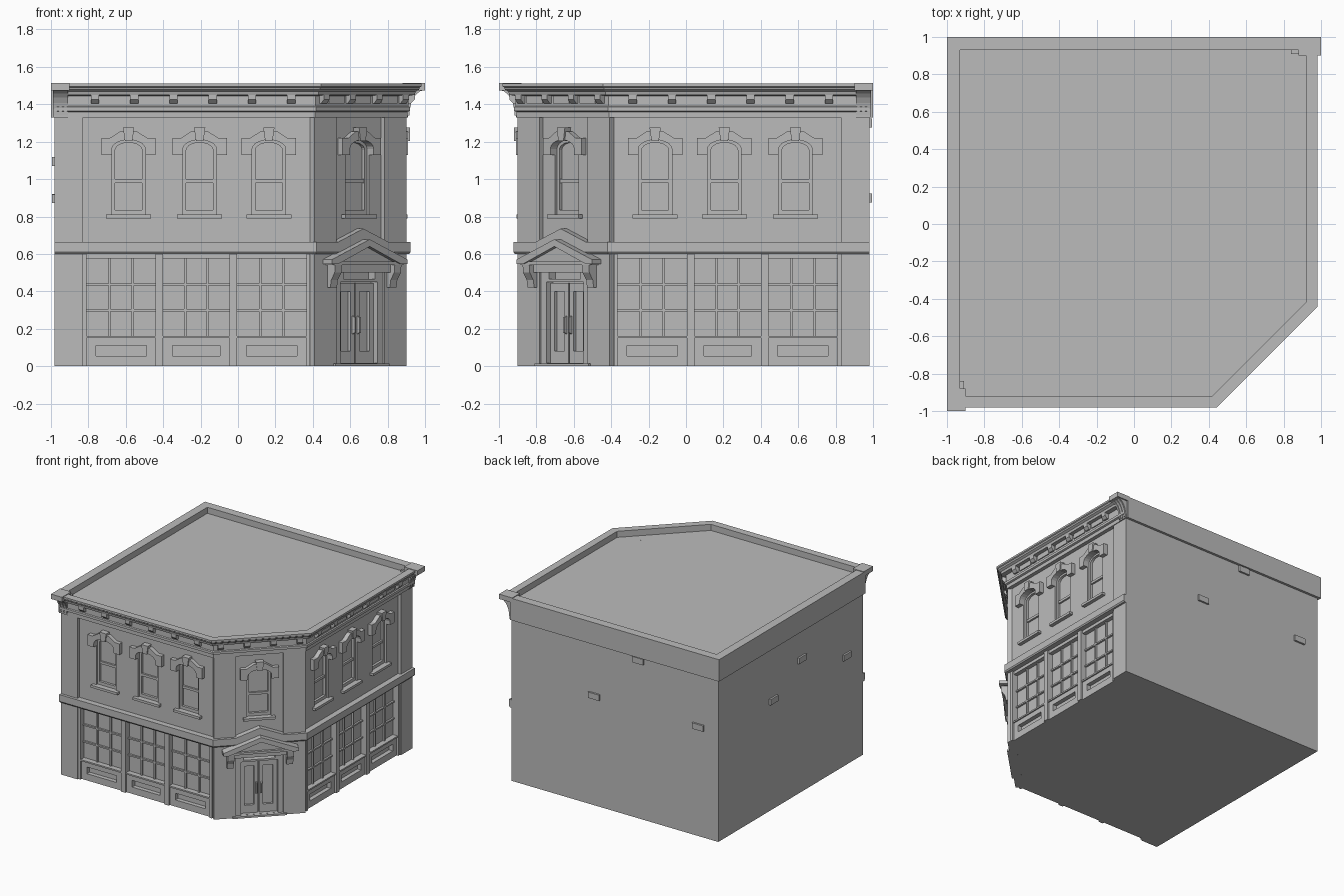
import bpy, bmesh, math
from mathutils import Vector

cube = bpy.data.objects.get("Cube")
if cube:
    bpy.data.objects.remove(cube)

stone = bpy.data.materials.new("stone_grey")
stone.use_nodes = True
GREY = (0.5, 0.5, 0.5, 1)
stone.diffuse_color = GREY
stone.node_tree.nodes["Principled BSDF"].inputs["Base Color"].default_value = GREY

R = math.sqrt(0.5)
FACE = 0.9      # outer plane of the street walls
MID = 0.655     # middle of the cut corner
BACK = -0.06    # depth of the glass
WALL = -0.025   # depth of the wall between pilasters


# Facade frames: u runs along the wall, o points outwards, z is up
def front(u, o, z):
    return (u, -FACE - o, z)


def side(u, o, z):
    return (FACE + o, -u, z)


def corner(u, o, z):
    return (MID + (u + o) * R, -MID + (u - o) * R, z)


def finish(name, bm):
    bmesh.ops.recalc_face_normals(bm, faces=bm.faces)
    mesh = bpy.data.meshes.new(name)
    bm.to_mesh(mesh)
    bm.free()
    mesh.materials.append(stone)
    obj = bpy.data.objects.new(name, mesh)
    bpy.context.collection.objects.link(obj)
    return obj


def extrude(name, loops, d0, d1, place):
    """Fill the first loop minus the other loops, and extrude from d0 to d1."""
    bm = bmesh.new()
    for loop in loops:
        vs = [bm.verts.new((a, b, d0)) for a, b in loop]
        for i, v in enumerate(vs):
            bm.edges.new((vs[i - 1], v))
    if len(loops) == 1:
        bm.faces.new(vs)
    else:
        bmesh.ops.triangle_fill(bm, edges=bm.edges[:], use_beauty=True, normal=(0, 0, 1))
    ext = bmesh.ops.extrude_face_region(bm, geom=bm.faces[:])
    for v in ext["geom"]:
        if isinstance(v, bmesh.types.BMVert):
            v.co.z = d1
    for v in bm.verts:
        v.co = Vector(place(*v.co))
    return finish(name, bm)


def slab(name, f, loops, o0, o1):
    return extrude(name, loops, o0, o1, lambda a, b, d: f(a, d, b))


def bracket(name, f, profile, u0, u1):
    return extrude(name, [profile], u0, u1, lambda a, b, d: f(d, a, b))


def rect(u0, u1, z0, z1):
    return [(u0, z0), (u1, z0), (u1, z1), (u0, z1)]


def box(name, f, u0, u1, o0, o1, z0, z1):
    return slab(name, f, [rect(u0, u1, z0, z1)], o0, o1)


def plan(name, loops, z0, z1):
    return extrude(name, loops, z0, z1, lambda x, y, z: (x, y, z))


def arch(c, w, z0, spring, rise):
    arc = [(c + w * math.cos(t), spring + rise * math.sin(t))
           for t in (math.pi * i / 10 for i in range(11))]
    return [(c - w, z0), (c + w, z0)] + arc


def street_path(o):
    k = o * (math.sqrt(2) - 1)
    return [(-0.98, -FACE - o), (0.41 + k, -FACE - o), (FACE + o, -0.41 - k), (FACE + o, 0.98)]


def sweep(name, profile):
    """Run an (o, z) profile along the three street walls with mitred corners."""
    bm = bmesh.new()
    rings = [[bm.verts.new((*street_path(o)[i], z)) for o, z in profile] for i in range(4)]
    for a, b in zip(rings, rings[1:]):
        for i in range(len(profile)):
            bm.faces.new((a[i - 1], a[i], b[i], b[i - 1]))
    bm.faces.new(rings[0])
    bm.faces.new(rings[-1])
    return finish(name, bm)


def window_opening(c):
    return arch(c, 0.09, 0.81, 1.16, 0.05)


def window(f, c):
    slab("window_frame", f, [window_opening(c), arch(c, 0.072, 0.835, 1.155, 0.04)], BACK, -0.04)
    box("window_rail", f, c - 0.075, c + 0.075, BACK, -0.045, 0.98, 1.0)
    box("window_sill", f, c - 0.12, c + 0.12, BACK, 0.005, 0.79, 0.81)
    half = [(0.145, 1.13), (0.145, 1.22), (0.1, 1.22), (0.045, 1.255)]
    inner = arch(c, 0.09, 1.13, 1.16, 0.05)[2:]
    hood = ([(c + 0.09, 1.13)] + [(c + u, z) for u, z in half]
            + [(c - u, z) for u, z in reversed(half)] + [(c - 0.09, 1.13)] + inner[::-1])
    slab("window_hood", f, [hood], -0.03, 0.01)
    slab("window_keystone", f, [[(c - 0.02, 1.205), (c + 0.02, 1.205),
                                 (c + 0.03, 1.275), (c - 0.03, 1.275)]], -0.03, 0.02)


def modillions(f, start, count, step):
    for i in range(count):
        c = start + i * step
        bracket("cornice_modillion", f, [(0, 1.405), (0.025, 1.405), (0.045, 1.425),
                                         (0.045, 1.45), (0, 1.45)], c - 0.022, c + 0.022)
        if i < count - 1:
            box("cornice_panel", f, c + 0.04, c + step - 0.04, 0, 0.02, 1.405, 1.445)


# Main block, roof and plain back walls
plan("building_core", [[(-0.98, -0.84), (0.385, -0.84), (0.84, -0.385), (0.84, 0.98), (-0.98, 0.98)]],
     0, 1.46)
plan("back_parapet", [[(-1, -0.9), (-0.93, -0.9), (-0.93, 0.93), (0.9, 0.93), (0.9, 1), (-1, 1)]],
     1.33, 1.51)

# Vents on the back and left walls
for x, z in ((0.145, 0.9), (-0.8, 0.9), (-0.255, 1.3)):
    plan("back_vent", [rect(x - 0.05, x + 0.05, 0.97, 0.995)], z - 0.024, z + 0.024)
for y, z in ((-0.1, 1.095), (-0.68, 0.895), (0.27, 0.897)):
    plan("left_vent", [rect(-0.995, -0.97, y - 0.05, y + 0.05)], z - 0.024, z + 0.024)

# Belt course and cornice
sweep("belt_course", [(BACK, 0.6), (0.015, 0.6), (0.022, 0.61), (0.022, 0.665), (BACK, 0.665)])
sweep("cornice", [(BACK, 1.33), (0.006, 1.33), (0.006, 1.36), (0.02, 1.365), (0.02, 1.385),
                  (0.012, 1.39), (0.012, 1.445), (0.045, 1.45), (0.05, 1.468), (0.068, 1.478),
                  (0.072, 1.49), (0.08, 1.495), (0.08, 1.51), (0.02, 1.51), (0.02, 1.46),
                  (BACK, 1.46)])

# The two long street walls
windows = (-0.585, -0.205, 0.165)
bays = ((-0.81, -0.44), (-0.4, -0.045), (-0.005, 0.365))
for f in (front, side):
    box("end_pilaster", f, -0.98, -0.83, BACK, 0, 0, 1.34)
    slab("upper_wall", f, [rect(-0.84, 0.385, 0.62, 1.34)] + [window_opening(c) for c in windows],
         BACK, WALL)
    for c in windows:
        window(f, c)

    # Shopfront with glazing bars and sunken lower panels
    holes = []
    for u0, u1 in bays:
        holes += [rect(u0, u1, 0.16, 0.575), rect(u0 + 0.05, u1 - 0.05, 0.055, 0.11)]
        box("bay_sill", f, u0, u1, BACK, -0.015, 0.15, 0.162)
        for i in (1, 2):
            u = u0 + (u1 - u0) * i / 3
            z = 0.16 + 0.415 * i / 3
            box("glazing_bar", f, u - 0.006, u + 0.006, BACK, -0.045, 0.16, 0.575)
            box("glazing_bar", f, u0, u1, BACK, -0.045, z - 0.006, z + 0.006)
    slab("shopfront", f, [rect(-0.84, 0.385, 0, 0.62)] + holes, BACK, WALL)
    for u0, u1 in ((-0.83, -0.81), (-0.44, -0.4), (-0.045, -0.005), (0.365, 0.385)):
        box("shop_column", f, u0, u1, BACK, -0.01, 0, 0.6)

    # Cornice details and the scrolled end block
    modillions(f, -0.765, 6, 0.21)
    curve = [(0.01 + 0.08 * (1 - math.cos(t)), 1.34 + 0.135 * math.sin(t))
             for t in (math.pi / 2 * i / 6 for i in range(7))]
    bracket("end_block", f, [(BACK, 1.33), (0.01, 1.33)] + curve + [(BACK, 1.475)], -0.99, -0.91)
    for u in (-0.985, -0.958, -0.931):
        bracket("end_block_rib", f, [(o + 0.006, z) for o, z in curve] + [(0, 1.475), (0, 1.34)],
                u, u + 0.016)
    box("end_block_cap", f, -1, -0.9, -0.02, 0.1, 1.475, 1.515)

# Cut corner: pilasters, wall and window
for s in (-1, 1):
    u0, u1 = sorted((s * 0.18, s * 0.3465))
    box("corner_pilaster", corner, u0, u1, BACK, 0, 0, 1.34)
slab("corner_wall", corner, [rect(-0.19, 0.19, 0.5, 1.34), window_opening(0)], BACK, WALL)
window(corner, 0)
modillions(corner, -0.3, 4, 0.2)
slab("belt_gable", corner, [[(-0.2, 0.66), (0.2, 0.66), (0, 0.735)]], BACK, 0.022)

# Doorway
box("door_step", corner, -0.205, 0.205, BACK, 0.015, 0, 0.015)
slab("door_casing", corner, [rect(-0.18, 0.18, 0.015, 0.52), rect(-0.14, 0.14, 0.016, 0.45),
                             rect(-0.12, 0.12, 0.465, 0.5)], BACK, -0.01)
for s in (-1, 1):
    u0, u1 = sorted((s * 0.004, s * 0.138))
    slab("door_leaf", corner, [rect(u0, u1, 0.015, 0.445), rect(u0 + 0.03, u1 - 0.03, 0.08, 0.4)],
         BACK, -0.04)
    bracket("door_handle", corner, [(-0.045, 0.17), (-0.02, 0.18), (-0.02, 0.26), (-0.045, 0.27)],
            s * 0.018 - 0.005, s * 0.018 + 0.005)
    bracket("pediment_bracket", corner, [(-0.01, 0.42), (0.022, 0.42), (0.028, 0.46), (0.055, 0.5),
                                         (0.06, 0.55), (-0.01, 0.55)], s * 0.225 - 0.025,
            s * 0.225 + 0.025)

# Pediment over the door
box("pediment_frieze", corner, -0.2, 0.2, BACK, 0.025, 0.5, 0.55)
box("pediment_base", corner, -0.265, 0.265, -0.02, 0.06, 0.542, 0.56)
slab("pediment_tympanum", corner, [[(-0.25, 0.555), (0.25, 0.555), (0, 0.65)]], -0.02, 0.04)
slab("pediment_rake", corner, [[(-0.285, 0.545), (-0.24, 0.545), (0, 0.64), (0.24, 0.545),
                                (0.285, 0.545), (0.285, 0.57), (0, 0.678), (-0.285, 0.57)]],
     -0.02, 0.07)
